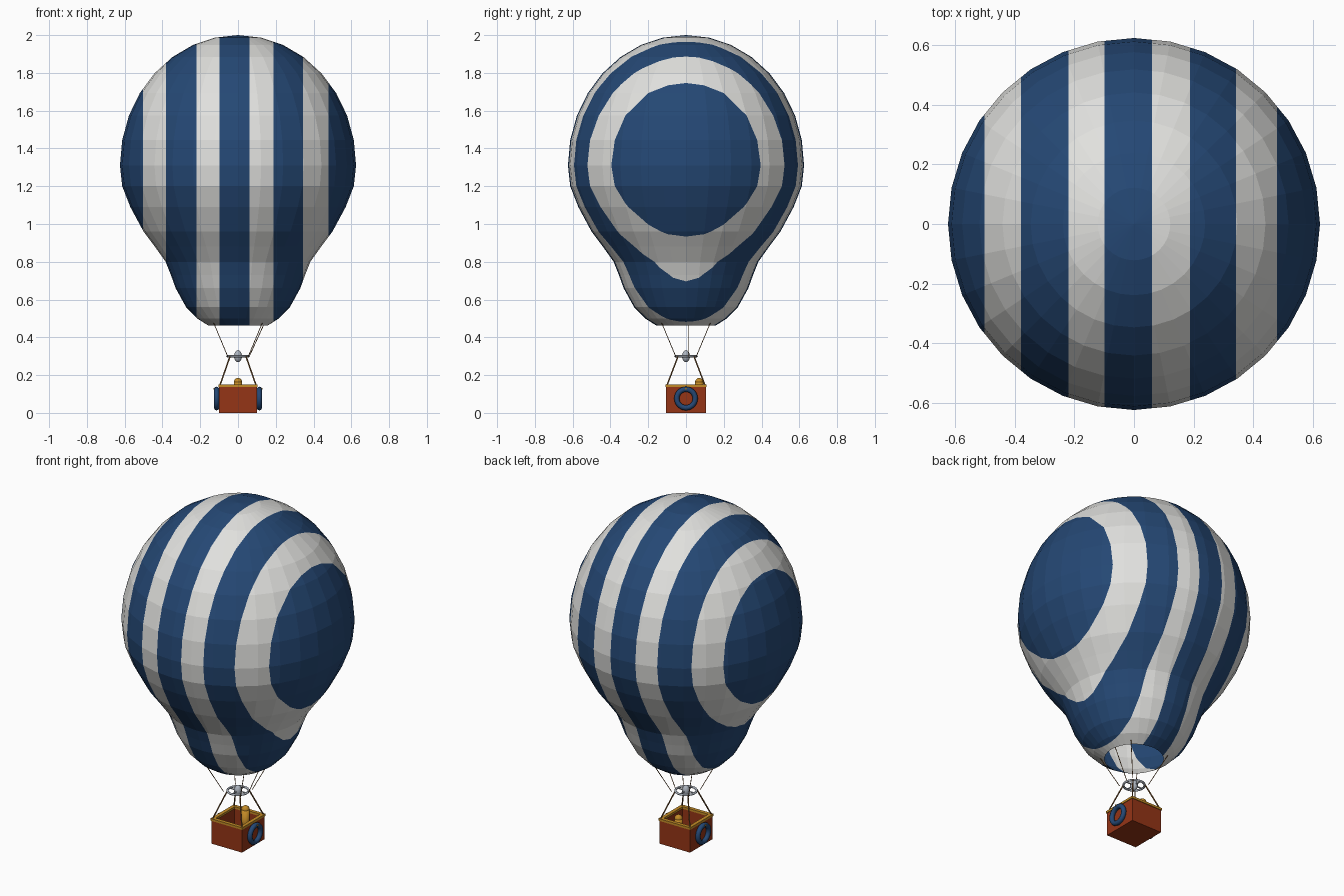
import bpy, bmesh, math
from mathutils import Vector

if "Cube" in bpy.data.objects:
    bpy.data.objects.remove(bpy.data.objects["Cube"])


def mat(name, c):
    m = bpy.data.materials.new(name)
    m.diffuse_color = (*c, 1)
    m.use_nodes = True
    m.node_tree.nodes["Principled BSDF"].inputs["Base Color"].default_value = m.diffuse_color
    return m


BLUE = mat("deep blue", (0.018, 0.064, 0.175))
WHITE = mat("off white", (0.75, 0.75, 0.73))
RED = mat("rust red", (0.30, 0.035, 0.008))
GOLD = mat("gold", (0.55, 0.26, 0.02))
BROWN = mat("rope brown", (0.22, 0.10, 0.03))
GREY = mat("metal grey", (0.42, 0.46, 0.52))


def finish(name, bm, *mats):
    me = bpy.data.meshes.new(name)
    bm.to_mesh(me)
    bm.free()
    ob = bpy.data.objects.new(name, me)
    bpy.context.collection.objects.link(ob)
    for m in mats:
        me.materials.append(m)
    return ob


def rod(name, a, b, r, m, seg=6):
    a, b = Vector(a), Vector(b)
    bm = bmesh.new()
    bmesh.ops.create_cone(bm, cap_ends=True, segments=seg, radius1=r, radius2=r, depth=(b - a).length)
    ob = finish(name, bm, m)
    ob.rotation_euler = (b - a).to_track_quat('Z', 'Y').to_euler()
    ob.location = (a + b) / 2
    return ob


def box(name, lo, hi, m):
    lo, hi = Vector(lo), Vector(hi)
    bm = bmesh.new()
    bmesh.ops.create_cube(bm, size=1)
    bmesh.ops.scale(bm, vec=hi - lo, verts=bm.verts)
    bmesh.ops.translate(bm, vec=(lo + hi) / 2, verts=bm.verts)
    return finish(name, bm, m)


def smooth(ob):
    for p in ob.data.polygons:
        p.use_smooth = True


def torus(name, loc, R, r, m, rot=(0, 0, 0), seg=24, sides=8):
    bpy.ops.mesh.primitive_torus_add(major_radius=R, minor_radius=r, major_segments=seg,
                                     minor_segments=sides, location=loc, rotation=rot)
    ob = bpy.context.object
    ob.name = name
    ob.data.materials.append(m)
    smooth(ob)
    return ob


def ball(name, loc, scale, m):
    bm = bmesh.new()
    bmesh.ops.create_uvsphere(bm, u_segments=16, v_segments=10, radius=1)
    bmesh.ops.scale(bm, vec=scale, verts=bm.verts)
    ob = finish(name, bm, m)
    ob.location = loc
    smooth(ob)


# Envelope: turned profile, open at the mouth
profile = [(0.625 * math.sin(k * math.pi / 16), 1.31 + 0.69 * math.cos(k * math.pi / 16)) for k in range(9)]
profile += [(0.613, 1.20), (0.57, 1.09), (0.50, 0.96), (0.44, 0.88), (0.383, 0.80),
            (0.355, 0.73), (0.33, 0.66), (0.275, 0.56), (0.216, 0.50), (0.158, 0.463)]
N = 32
bm = bmesh.new()
top = bm.verts.new((0, 0, 2))
rings = [[bm.verts.new((r * math.cos(2 * math.pi * i / N), r * math.sin(2 * math.pi * i / N), z))
          for i in range(N)] for r, z in profile[1:]]
for i in range(N):
    j = (i + 1) % N
    bm.faces.new((top, rings[0][i], rings[0][j]))
    for a, b in zip(rings, rings[1:]):
        bm.faces.new((a[i], b[i], b[j], a[j]))

# Stripes: cut at upright planes, then alternate the colours
cuts = [-0.502, -0.38, -0.22, -0.099, 0.061, 0.188, 0.343, 0.48]
for x in cuts:
    bmesh.ops.bisect_plane(bm, geom=bm.verts[:] + bm.edges[:] + bm.faces[:], dist=1e-5,
                           plane_co=(x, 0, 0), plane_no=(1, 0, 0))
for f in bm.faces:
    f.material_index = sum(f.calc_center_median().x > x for x in cuts) % 2
finish("envelope", bm, BLUE, WHITE)

# Basket: floor, four walls and a gold rim
X, Y, T = 0.10, 0.105, 0.012
box("basket_floor", (-X, -Y, 0), (X, Y, 0.015), RED)
for s in (-1, 1):
    xs, ys = sorted((s * X, s * (X - T))), sorted((s * Y, s * (Y - T)))
    box("basket_side_wall", (xs[0], -Y, 0), (xs[1], Y, 0.138), RED)
    box("basket_end_wall", (-X, ys[0], 0), (X, ys[1], 0.138), RED)
    xs, ys = sorted((s * (X + 0.004), s * (X - 0.017))), sorted((s * (Y + 0.004), s * (Y - 0.017)))
    box("basket_side_rim", (xs[0], -Y - 0.004, 0.136), (xs[1], Y + 0.004, 0.149), GOLD)
    box("basket_end_rim", (-X - 0.004, ys[0], 0.136), (X + 0.004, ys[1], 0.149), GOLD)
    # Float ring and its peg on each side
    torus("float_ring", (s * 0.113, 0, 0.076), 0.049, 0.014, BLUE, (0, math.pi / 2, 0))
    rod("ring_peg", (s * 0.098, 0, 0.128), (s * 0.13, 0, 0.128), 0.005, GOLD)

# Gas tank inside the basket
smooth(rod("gas_tank", (0, 0.07, 0.015), (0, 0.07, 0.163), 0.022, GOLD, 16))
ball("gas_tank_dome", (0, 0.07, 0.163), (0.022, 0.022, 0.022), GOLD)

# Burner ring, spokes and burner
torus("burner_ring", (0, 0, 0.30), 0.057, 0.006, GREY)
rod("burner_spoke_x", (-0.057, 0, 0.30), (0.057, 0, 0.30), 0.004, GREY)
rod("burner_spoke_y", (0, -0.057, 0.30), (0, 0.057, 0.30), 0.004, GREY)
ball("burner", (0, 0, 0.30), (0.021, 0.021, 0.032), GREY)

# Ropes: basket corners to ring, ring to mouth
for sx in (-1, 1):
    for sy in (-1, 1):
        rod("lower_rope", (sx * 0.096, sy * 0.101, 0.145), (sx * 0.042, sy * 0.042, 0.30), 0.004, BROWN)
        rod("upper_rope", (sx * 0.055, sy * 0.055, 0.30), (sx * 0.128, sy * 0.128, 0.475), 0.002, BROWN)
rod("pull_cord", (0.06, 0.012, 0.30), (0.14, 0.012, 0.475), 0.002, BROWN)
